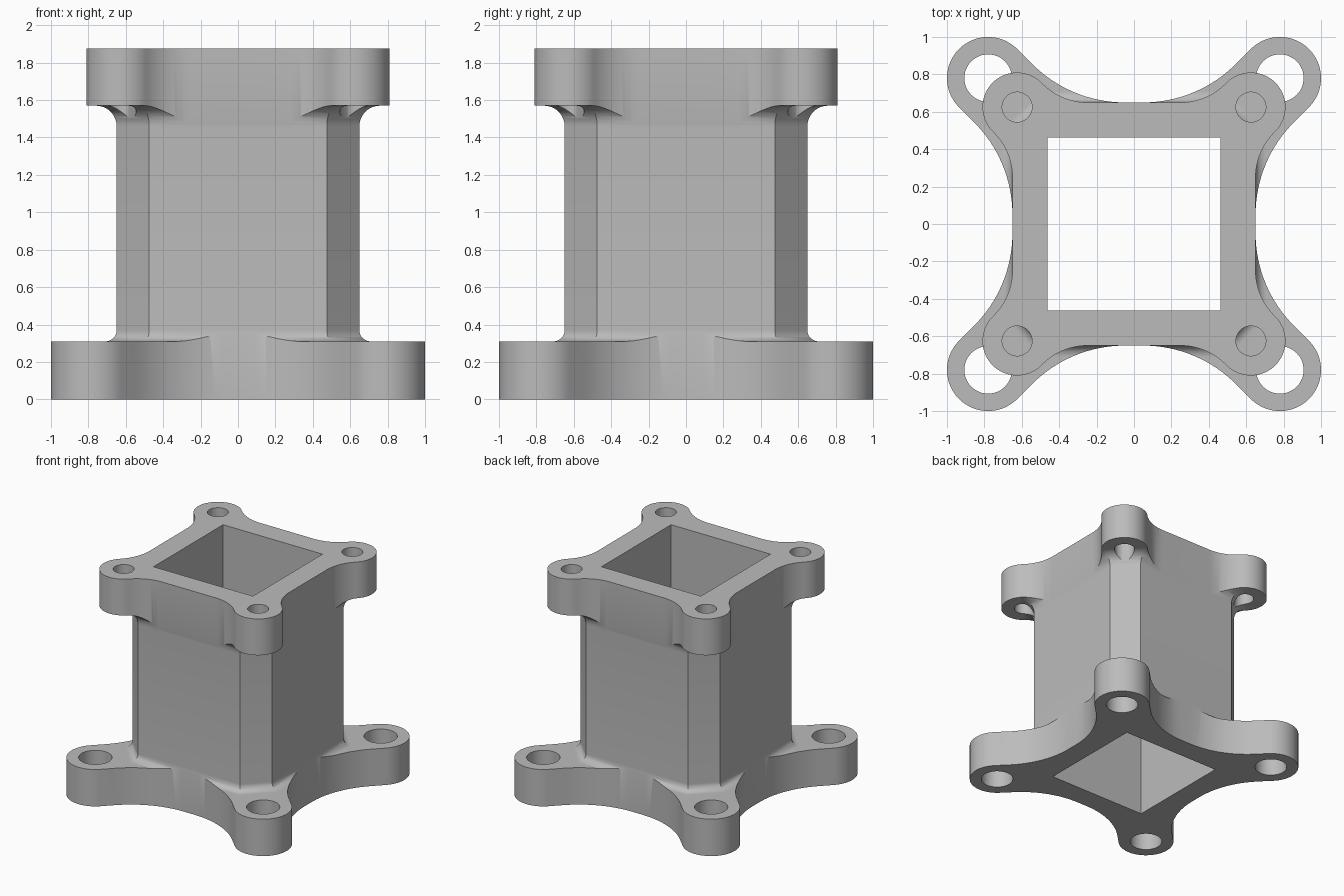
import bpy, bmesh, math

cube = bpy.data.objects.get("Cube")
if cube:
    bpy.data.objects.remove(cube, do_unlink=True)

HEIGHT, BASE_TOP, CAP_BOTTOM = 1.875, 0.31, 1.57
SIDE, CHAMFER, BORE = 0.65, 0.795, 0.462

metal = bpy.data.materials.new("light grey metal")
metal.use_nodes = True
GREY = (0.5, 0.5, 0.5, 1)
metal.diffuse_color = GREY
metal.node_tree.nodes["Principled BSDF"].inputs["Base Color"].default_value = GREY


def loft(name, rings):
    """Closed solid through (z, outline) rings with equal point counts."""
    bm = bmesh.new()
    loops = [[bm.verts.new((x, y, z)) for x, y in pts] for z, pts in rings]
    for a, b in zip(loops, loops[1:]):
        for i in range(len(a)):
            j = (i + 1) % len(a)
            bm.faces.new((a[i], a[j], b[j], b[i]))
    bm.faces.new(loops[0])
    bm.faces.new(loops[-1])
    bmesh.ops.recalc_face_normals(bm, faces=bm.faces)
    mesh = bpy.data.meshes.new(name)
    bm.to_mesh(mesh)
    bm.free()
    mesh.materials.append(metal)
    obj = bpy.data.objects.new(name, mesh)
    bpy.context.collection.objects.link(obj)
    return obj


def four_turns(pts):
    out = []
    for _ in range(4):
        out += pts
        pts = [(y, -x) for x, y in pts]
    return out


def arc(cx, cy, r, start, end, n):
    angles = [math.radians(start + (end - start) * i / n) for i in range(n + 1)]
    return [(cx + r * math.cos(t), cy + r * math.sin(t)) for t in angles]


def flange(centre, ear, blend):
    """Square flange with round corner ears blended into straight sides."""
    start = SIDE - ear * math.sqrt(2) - blend * math.tan(math.pi / 8)
    side = arc(start, SIDE + blend, blend, -90, -45, 16)
    corner = arc(centre, centre, ear, 135, -45, 40)
    return four_turns(side + corner + [(y, x) for x, y in reversed(side)])


def octagon(grow):
    d = SIDE - 0.001 + grow
    v = (CHAMFER + grow) * math.sqrt(2) - d
    return four_turns([(v, d), (d, v)])


def fillet(z, r, sign):
    """Quarter-round flare of the column where it meets a flange."""
    rings = []
    for i in range(13):
        t = math.pi / 2 * i / 12
        rings.append((z + sign * r * (1 - math.cos(t)), octagon(r * (1 - math.sin(t)))))
    return rings


def boolean(target, tool, operation):
    mod = target.modifiers.new(operation, 'BOOLEAN')
    mod.object, mod.operation, mod.solver = tool, operation, 'EXACT'
    bpy.context.view_layer.objects.active = target
    bpy.ops.object.modifier_apply(modifier=mod.name)
    bpy.data.objects.remove(tool, do_unlink=True)


# Chamfered column flaring out at both ends
rings = [(0, octagon(1)), (BASE_TOP, octagon(1))]
rings += fillet(BASE_TOP, 0.06, 1)
rings += reversed(fillet(CAP_BOTTOM, 0.11, -1))
rings += [(CAP_BOTTOM, octagon(1)), (HEIGHT, octagon(1))]
body = loft("flanged_column", rings)

# Trim the flares to the two flange outlines
base = flange(0.78, 0.22, 0.7)
cap = flange(0.625, 0.185, 0.34)
trim = loft("flange_trim", [(-0.1, base), (0.8, base), (1.1, cap), (2, cap)])
boolean(body, trim, 'INTERSECT')

# Square bore through the middle
square = four_turns([(BORE, BORE)])
boolean(body, loft("bore_cutter", [(-0.1, square), (2, square)]), 'DIFFERENCE')

# Bolt holes in the base and cap ears
for centre, radius, low, high in ((0.78, 0.127, -0.1, 0.45), (0.625, 0.08, 1.2, 2)):
    for sx in (-1, 1):
        for sy in (-1, 1):
            hole = arc(sx * centre, sy * centre, radius, 0, 360, 48)[:-1]
            boolean(body, loft("hole_cutter", [(low, hole), (high, hole)]), 'DIFFERENCE')

# Smooth the rounds, keep the edges crisp
bpy.ops.object.select_all(action='DESELECT')
body.select_set(True)
bpy.context.view_layer.objects.active = body
bpy.ops.object.shade_smooth_by_angle(angle=math.radians(30))
